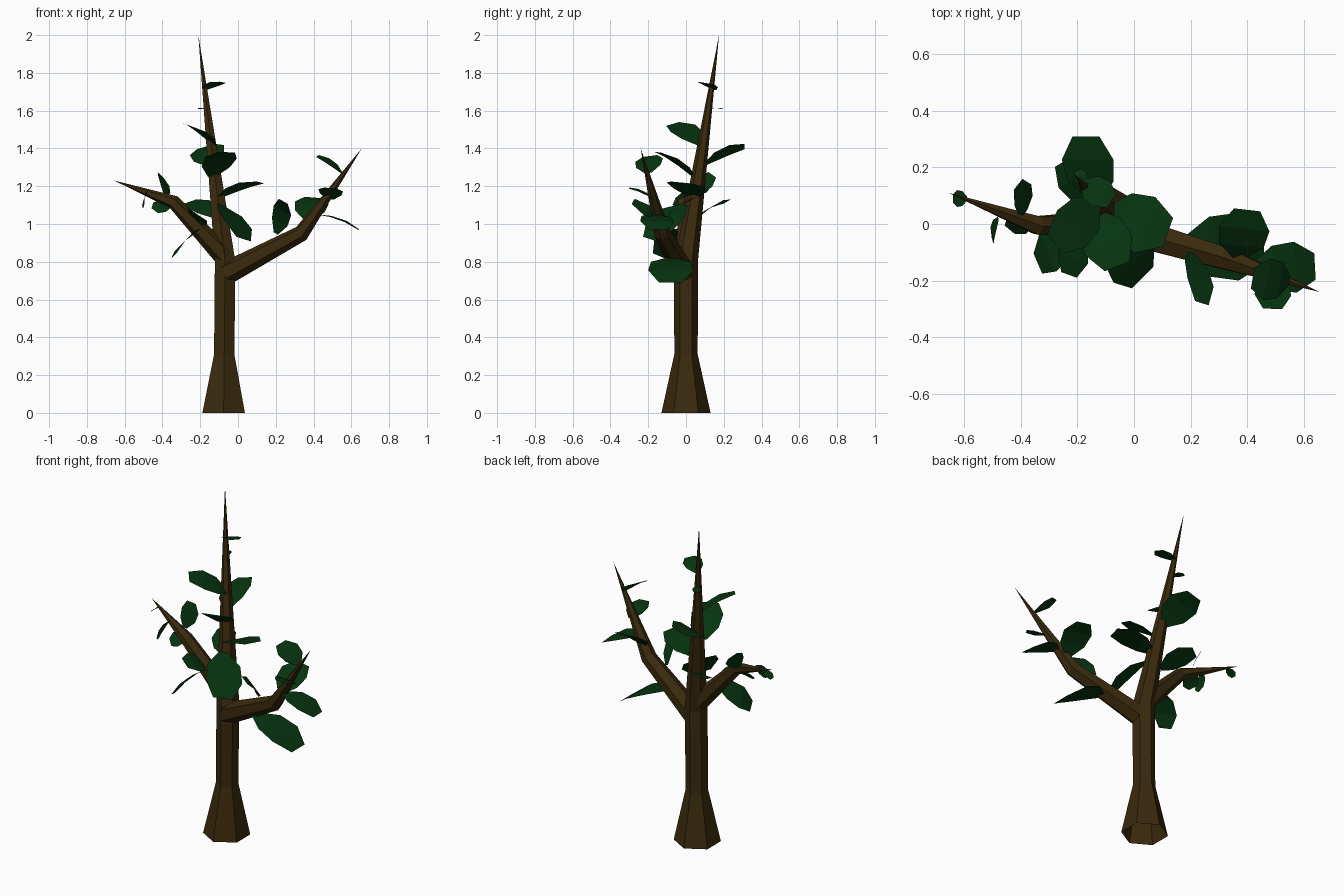
import bpy, math
from mathutils import Vector as V


def material(name, rgb):
    m = bpy.data.materials.new(name)
    m.diffuse_color = (*rgb, 1)
    return m


BARK = material("bark", (0.042, 0.023, 0.004))
GREEN = material("leaf_green", (0.002, 0.034, 0.005))


def add_mesh(name, verts, faces, mat):
    me = bpy.data.meshes.new(name)
    me.from_pydata(verts, [], faces)
    me.materials.append(mat)
    ob = bpy.data.objects.new(name, me)
    bpy.context.collection.objects.link(ob)
    return ob


def limb(name, path, radii, ref, flat=False, n=6):
    """Six-sided tube along path, ending in a point."""
    pts = [V(p) for p in path]
    verts, faces = [], []
    for i, p in enumerate(pts[:-1]):
        t = (pts[i + 1] - p).normalized()
        if i:
            t = (t + (p - pts[i - 1]).normalized()).normalized()
        if flat:
            t = V((0, 0, 1))
        u = (V(ref) - t * t.dot(V(ref))).normalized()
        w = t.cross(u)
        for k in range(n):
            a = 2 * math.pi * k / n
            verts.append(p + radii[i] * (math.cos(a) * u + math.sin(a) * w))
    rings = len(pts) - 1
    for i in range(rings - 1):
        for k in range(n):
            j = (k + 1) % n
            faces.append((i * n + k, i * n + j, i * n + n + j, i * n + n + k))
    verts.append(pts[-1])
    o = (rings - 1) * n
    faces += [(o + k, o + (k + 1) % n, rings * n) for k in range(n)]
    return add_mesh(name, verts, faces, BARK)


def leaf(name, base, tip, width, normal):
    """Bowed single-sheet leaf with a blunt tip."""
    b, t = V(base), V(tip)
    axis = t - b
    side = axis.cross(V(normal)).normalized()
    nrm = side.cross(axis).normalized()
    verts = []
    for s, half in ((0, 0.12), (0.3, 0.44), (0.66, 0.5), (1, 0.26)):
        c = b + axis * s + nrm * math.sin(math.pi * s) * 0.08 * axis.length
        verts += [c - side * width * half, c + side * width * half]
    faces = [(i, i + 1, i + 3, i + 2) for i in (0, 2, 4)]
    return add_mesh(name, verts, faces, GREEN)


# Trunk with flared foot and tapering leader
limb("trunk", [(-0.076, 0, 0), (-0.073, 0, 0.31), (-0.068, 0, 0.8), (-0.21, 0.175, 2.0)],
     [0.13, 0.062, 0.063], (0, 1, 0), flat=True)
# Side branches
limb("right_branch", [(-0.06, -0.01, 0.74), (0.335, -0.125, 0.95), (0.655, -0.24, 1.4)],
     [0.062, 0.044], (0, 0, 1))
limb("left_branch", [(-0.07, 0, 0.83), (-0.34, -0.005, 1.115), (-0.655, 0.11, 1.23)],
     [0.058, 0.037], (0, 0, 1))

# Leaves: base, tip, width, facing direction
LEADER = [
    ((-0.18, 0.15, 1.71), (-0.08, 0.08, 1.75), 0.11, (-0.3, 0.35, 0.85)),
    ((-0.17, 0.13, 1.61), (-0.2, 0.19, 1.61), 0.05, (0, 0, 1)),
    ((-0.13, 0.08, 1.42), (-0.28, -0.07, 1.53), 0.17, (0.6, 0.25, 0.75)),
    ((-0.14, 0.09, 1.31), (-0.17, 0.31, 1.41), 0.19, (-0.25, -0.4, 0.85)),
    ((-0.14, 0.04, 1.25), (-0.06, -0.15, 1.38), 0.18, (-0.2, 0.6, 0.8)),
    ((-0.1, 0.04, 1.14), (0.12, -0.03, 1.22), 0.21, (-0.3, 0.2, 0.93)),
    ((-0.09, -0.01, 1.1), (0.03, -0.19, 0.92), 0.21, (0.6, -0.4, 0.65)),
    ((-0.13, 0.07, 1.04), (-0.25, 0.22, 1.12), 0.14, (0, -0.5, 0.86)),
]
LEFT = [
    ((-0.2, -0.02, 0.97), (-0.34, -0.14, 0.83), 0.16, (-0.7, 0, 0.7)),
    ((-0.21, -0.02, 1.0), (-0.23, -0.18, 1.06), 0.13, (0.5, 0, 0.8)),
    ((-0.385, 0.04, 1.15), (-0.41, 0.14, 1.26), 0.11, (0.75, -0.3, 0.4)),
    ((-0.37, 0.03, 1.11), (-0.44, -0.02, 1.07), 0.1, (-0.3, -0.8, 0.5)),
    ((-0.48, 0.02, 1.17), (-0.5, -0.06, 1.09), 0.06, (-0.9, 0, 0.3)),
    ((-0.59, 0.09, 1.2), (-0.64, 0.09, 1.165), 0.06, (-0.5, 0, 0.9)),
]
RIGHT = [
    ((0.17, -0.08, 0.82), (0.46, -0.08, 0.69), 0.24, (0.4, 0, 0.9)),
    ((0.2, -0.1, 0.95), (0.24, -0.28, 1.12), 0.11, (0.5, 0.5, 0.6)),
    ((0.37, -0.12, 1.02), (0.4, 0.05, 1.14), 0.18, (0, -0.6, 0.8)),
    ((0.42, -0.16, 1.05), (0.64, -0.15, 0.97), 0.18, (0.35, 0.05, 0.93)),
    ((0.49, -0.17, 1.13), (0.49, -0.3, 1.19), 0.13, (0.1, 0.4, 0.9)),
    ((0.55, -0.2, 1.27), (0.42, -0.19, 1.36), 0.15, (0.55, -0.2, 0.8)),
]
for group, data in (("leader", LEADER), ("left", LEFT), ("right", RIGHT)):
    for i, d in enumerate(data, 1):
        leaf(f"{group}_leaf_{i}", *d)
